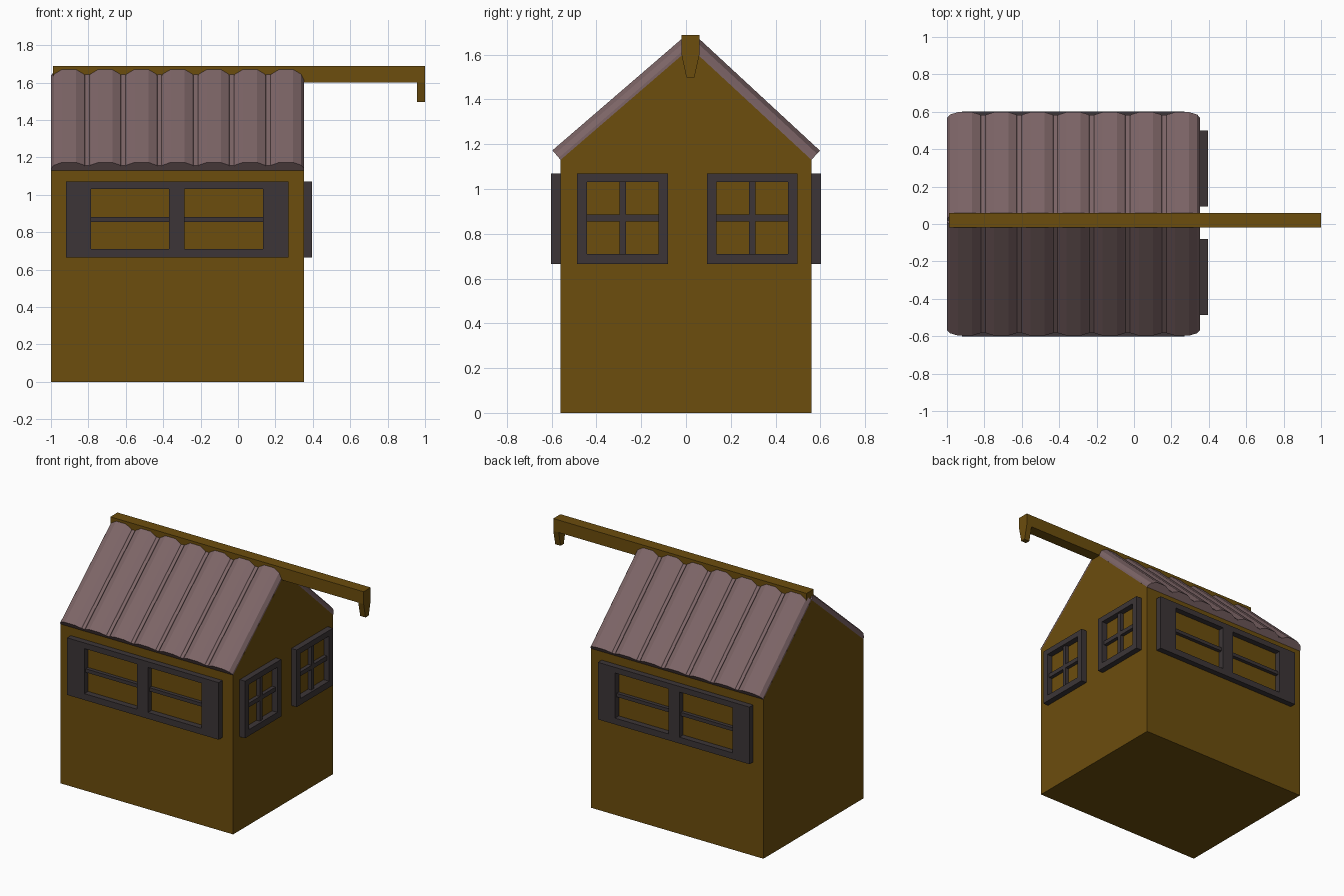
import bpy, bmesh
from mathutils import Vector

if "Cube" in bpy.data.objects:
    bpy.data.objects.remove(bpy.data.objects["Cube"])


def material(name, color):
    m = bpy.data.materials.new(name)
    m.diffuse_color = (*color, 1)
    m.use_nodes = True
    m.node_tree.nodes["Principled BSDF"].inputs["Base Color"].default_value = m.diffuse_color
    return m


WALL = material("ochre", (0.15, 0.075, 0.004))
TRIM = material("dark_trim", (0.045, 0.036, 0.038))
TILE = material("clay_tile", (0.205, 0.13, 0.135))


def prism(bm, points, sweep):
    """Sweep a flat polygon of 3D points along a vector."""
    face = bm.faces.new([bm.verts.new(p) for p in points])
    out = bmesh.ops.extrude_face_region(bm, geom=[face], use_keep_orig=True)
    verts = [g for g in out["geom"] if isinstance(g, bmesh.types.BMVert)]
    bmesh.ops.translate(bm, verts=verts, vec=sweep)


def finish(bm, name, mat):
    bmesh.ops.recalc_face_normals(bm, faces=bm.faces)
    mesh = bpy.data.meshes.new(name)
    bm.to_mesh(mesh)
    bm.free()
    mesh.materials.append(mat)
    ob = bpy.data.objects.new(name, mesh)
    bpy.context.collection.objects.link(ob)
    return ob


def along_x(name, profile, x0, x1, mat):
    bm = bmesh.new()
    prism(bm, [(x0, y, z) for y, z in profile], Vector((x1 - x0, 0, 0)))
    return finish(bm, name, mat)


X0, X1, HALF, EAVE = -1.0, 0.354, 0.56, 1.13
RIDGE = Vector((0, 0.02, 1.63))

# House body with gable ends
along_x("house_body", [(-HALF, 0), (HALF, 0), (HALF, EAVE),
                       (RIDGE.y, RIDGE.z), (-HALF, EAVE)], X0, X1, WALL)

# Ridge beam and its hanging hook
along_x("ridge_beam", [(-0.02, 1.60), (0.06, 1.60), (0.06, 1.688), (-0.02, 1.688)],
        -0.988, 1.0, WALL)
along_x("beam_hook", [(0.002, 1.497), (0.037, 1.497), (0.06, 1.60), (-0.02, 1.60)],
        0.958, 1.0, WALL)

# Roof slopes: seven faceted arched tiles each, with narrow strips in the joints
COUNT = 7
PITCH = (X1 - X0) / COUNT
ARCH = [(-0.0965, 0), (-0.0965, 0.012), (-0.08, 0.037), (-0.038, 0.056),
        (0.038, 0.056), (0.08, 0.037), (0.0965, 0.012), (0.0965, 0)]
STRIP = [(-0.012, 0), (-0.012, 0.035), (0.012, 0.035), (0.012, 0)]
for side, label in ((-1, "front"), (1, "back")):
    eave = Vector((0, side * HALF, EAVE))
    slope = RIDGE - eave
    normal = Vector((0, side * slope.z, abs(slope.y))).normalized()
    for part, section, offset, n in (("tiles", ARCH, 0.5, COUNT),
                                     ("joint_strips", STRIP, 1.0, COUNT - 1)):
        bm = bmesh.new()
        for i in range(n):
            cx = X0 + (i + offset) * PITCH
            prism(bm, [eave + normal * h + Vector((cx + x, 0, 0)) for x, h in section], slope)
        finish(bm, f"{label}_roof_{part}", TILE)


def window(name, origin, u, out, outer, columns, rows):
    """Frame around the given openings; bars between rows/columns sit back."""
    up = Vector((0, 0, 1))

    def bars(suffix, rects, depth):
        bm = bmesh.new()
        for a0, a1, b0, b1 in rects:
            prism(bm, [origin + u * a + up * b for a, b in
                       ((a0, b0), (a1, b0), (a1, b1), (a0, b1))], out * depth)
        finish(bm, f"{name}_{suffix}", TRIM)

    a0, a1, b0, b1 = outer
    c, r = columns, rows
    wide = c[1][0] - c[0][1] > 0.05      # a wide centre post is part of the frame
    post = (c[0][1], c[1][0], r[0][0], r[1][1])
    frame = [(a0, c[0][0], b0, b1), (c[1][1], a1, b0, b1),
             (c[0][0], c[1][1], b0, r[0][0]), (c[0][0], c[1][1], r[1][1], b1)]
    cross = [(c[k][0], c[k][1], r[0][1], r[1][0]) for k in (0, 1)]
    (frame if wide else cross).append(post)
    bars("frame", frame, 0.042)
    bars("glazing_bars", cross, 0.026)


# Long windows on front and back walls
for side, label in ((-1, "front"), (1, "back")):
    window(f"{label}_window", Vector((0, side * HALF, 0)), Vector((1, 0, 0)),
           Vector((0, side, 0)), (-0.92, 0.27, 0.665, 1.07),
           [(-0.785, -0.37), (-0.285, 0.135)], [(0.71, 0.855), (0.88, 1.03)])

# Two square windows on the right gable
for y, label in ((-0.283, "near"), (0.296, "far")):
    window(f"gable_window_{label}", Vector((X1, y, 0)), Vector((0, 1, 0)),
           Vector((1, 0, 0)), (-0.203, 0.203, 0.665, 1.07),
           [(-0.16, -0.015), (0.015, 0.16)], [(0.71, 0.855), (0.885, 1.03)])
